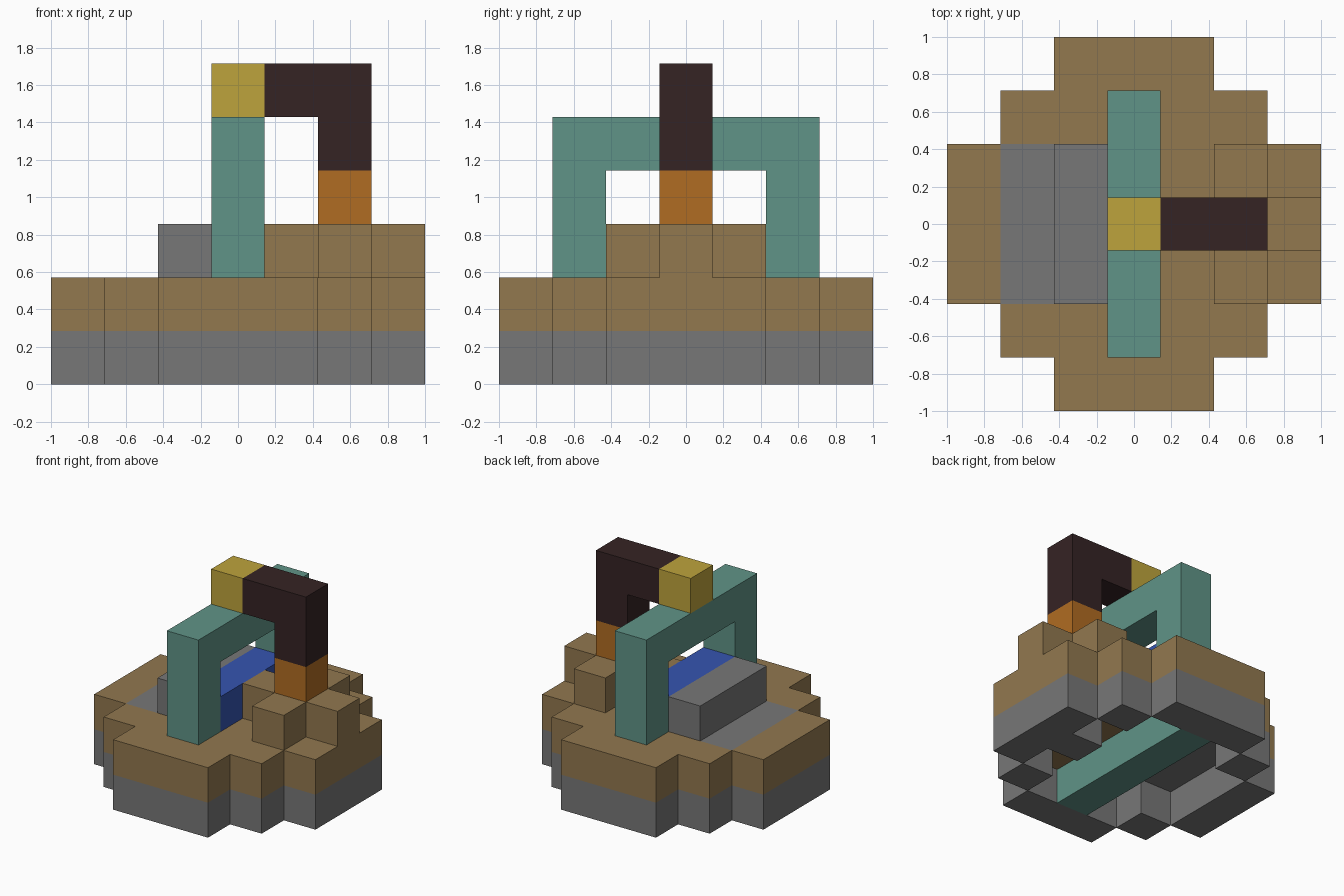
import bpy
import bmesh
from mathutils import Vector

cube = bpy.data.objects.get("Cube")
if cube:
    bpy.data.objects.remove(cube, do_unlink=True)

UNIT = 2 / 7


def linear(c):
    c /= 255
    return c / 12.92 if c <= 0.04045 else ((c + 0.055) / 1.055) ** 2.4


def material(name, rgb):
    mat = bpy.data.materials.new(name)
    mat.use_nodes = True
    color = (*[linear(c) for c in rgb], 1)
    mat.diffuse_color = color
    mat.node_tree.nodes["Principled BSDF"].inputs["Base Color"].default_value = color
    return mat


brown = material("earth brown", (146, 120, 79))
gray = material("stone gray", (119, 119, 119))
teal = material("weathered teal", (96, 148, 135))
yellow = material("mustard yellow", (190, 164, 60))
dark = material("dark brown", (53, 35, 36))
orange = material("burnt orange", (176, 108, 34))
blue = material("water blue", (53, 84, 176))


def block(xs, ys, zs):
    """Set of grid cells, each range inclusive."""
    return {(x, y, z) for x in range(xs[0], xs[1] + 1)
            for y in range(ys[0], ys[1] + 1) for z in range(zs[0], zs[1] + 1)}


def disc(z):
    """Stepped round slab."""
    return {c for c in block((-3, 3), (-3, 3), (z, z)) if abs(c[0]) + abs(c[1]) <= 4}


# Upright frame closed below the ground, with water standing in it
frame = block((0, 0), (-2, 2), (0, 4)) - block((0, 0), (-1, 1), (1, 3))
water = block((0, 0), (-1, 1), (1, 2))

# Stone steps leading to the frame
steps = block((-2, -1), (-1, 1), (1, 1)) | block((-1, -1), (-1, 1), (2, 2))

# Hollow stone rim and the peg below the mound
rim = {c for c in disc(0) if abs(c[0]) == 3 or abs(c[1]) == 3
       or abs(c[0]) == abs(c[1]) == 2}
peg = block((2, 2), (0, 0), (0, 0))

# Ground slab and the cross-shaped mound on it
ground = disc(1) - frame - water - steps
mound = block((1, 3), (0, 0), (2, 2)) | block((2, 2), (-1, 1), (2, 2))

# Hooked arm rising from the mound over the frame
arm_foot = block((2, 2), (0, 0), (3, 3))
arm = block((2, 2), (0, 0), (4, 5)) | block((1, 1), (0, 0), (5, 5))
arm_tip = block((0, 0), (0, 0), (5, 5))

parts = [
    ("frame", frame, teal), ("water", water, blue), ("steps", steps, gray),
    ("stone_rim", rim, gray), ("peg", peg, gray),
    ("ground", ground, brown), ("mound", mound, brown),
    ("arm_foot", arm_foot, orange), ("arm", arm, dark), ("arm_tip", arm_tip, yellow),
]
filled = set().union(*(cells for _, cells, _ in parts))


def build(name, cells, mat):
    """Mesh of the exposed sides of a set of cells."""
    bm = bmesh.new()
    for cell in sorted(cells):
        center = Vector(cell) + Vector((0, 0, 0.5))
        for axis in range(3):
            for sign in (-1, 1):
                step = [0, 0, 0]
                step[axis] = sign
                if tuple(a + b for a, b in zip(cell, step)) in filled:
                    continue
                n = Vector(step) / 2
                u = Vector((0, 0, 0))
                u[(axis + 1) % 3] = 0.5
                v = n.cross(u) * 2
                corners = (n - u - v, n + u - v, n + u + v, n - u + v)
                bm.faces.new([bm.verts.new((center + k) * UNIT) for k in corners])
    bmesh.ops.remove_doubles(bm, verts=bm.verts[:], dist=0.001)
    mesh = bpy.data.meshes.new(name)
    bm.to_mesh(mesh)
    bm.free()
    mesh.materials.append(mat)
    bpy.context.collection.objects.link(bpy.data.objects.new(name, mesh))


for part in parts:
    build(*part)
